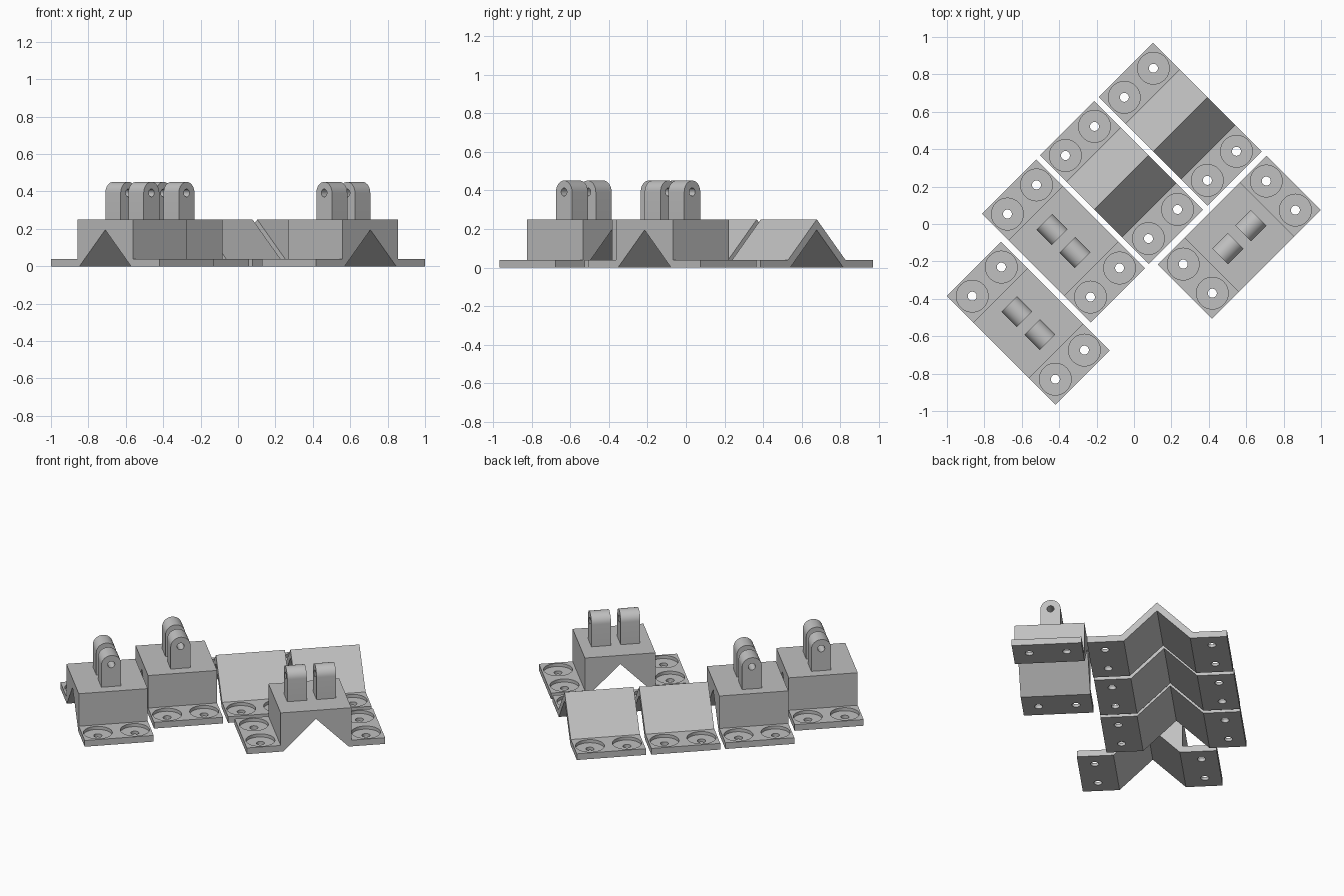
import bpy, bmesh, math
from mathutils import Matrix, Vector

if "Cube" in bpy.data.objects:
    bpy.data.objects.remove(bpy.data.objects["Cube"])

HALF_LEN, HALF_WID = 0.411, 0.205    # bracket footprint
PLATE, TOP, CORE = 0.04, 0.25, 0.21  # flange thickness, body height, body half length
NOTCH, APEX = 0.195, 0.195           # V notch half width and height

grey = bpy.data.materials.new("plain grey")
grey.diffuse_color = (0.53, 0.53, 0.53, 1)
grey.use_nodes = True
grey.node_tree.nodes["Principled BSDF"].inputs["Base Color"].default_value = grey.diffuse_color


def new_object(name, bm):
    bmesh.ops.recalc_face_normals(bm, faces=bm.faces)
    mesh = bpy.data.meshes.new(name)
    bm.to_mesh(mesh)
    bm.free()
    mesh.materials.append(grey)
    obj = bpy.data.objects.new(name, mesh)
    bpy.context.collection.objects.link(obj)
    return obj


def extrude_profile(name, points, half, axis):
    """Extrude a closed 2D profile symmetrically along x or y."""
    bm = bmesh.new()
    if axis == 'Y':
        verts = [bm.verts.new((a, -half, z)) for a, z in points]
        step = Vector((0, 2 * half, 0))
    else:
        verts = [bm.verts.new((-half, a, z)) for a, z in points]
        step = Vector((2 * half, 0, 0))
    face = bm.faces.new(verts)
    out = bmesh.ops.extrude_face_region(bm, geom=[face], use_keep_orig=True)
    moved = [g for g in out["geom"] if isinstance(g, bmesh.types.BMVert)]
    bmesh.ops.translate(bm, verts=moved, vec=step)
    return new_object(name, bm)


def add_turned(bm, profile, matrix, sides):
    """Closed turned solid from (radius, height) rings."""
    rings = [[bm.verts.new(matrix @ Vector((r * math.cos(2 * math.pi * i / sides),
                                            r * math.sin(2 * math.pi * i / sides), z)))
              for i in range(sides)] for r, z in profile]
    for low, high in zip(rings, rings[1:]):
        for i in range(sides):
            j = (i + 1) % sides
            bm.faces.new((low[i], low[j], high[j], high[i]))
    bm.faces.new(rings[0][::-1])
    bm.faces.new(rings[-1])


def cut(obj, bm):
    """Subtract the cutter, smooth the round walls and return the mesh."""
    cutter = new_object("cutter", bm)
    cutter.hide_render = True
    mod = obj.modifiers.new("holes", 'BOOLEAN')
    mod.operation, mod.solver, mod.object = 'DIFFERENCE', 'EXACT', cutter
    bpy.ops.object.select_all(action='DESELECT')
    bpy.context.view_layer.objects.active = obj
    obj.select_set(True)
    bpy.ops.object.modifier_apply(modifier=mod.name)
    bpy.data.objects.remove(cutter)
    bpy.ops.object.shade_smooth_by_angle(angle=math.radians(30))
    mesh = obj.data
    bpy.data.objects.remove(obj)
    return mesh


def bracket_mesh(name, upper):
    """Flanged body with a V notch below and four counterbored screw holes."""
    points = [(-HALF_LEN, 0), (-NOTCH, 0), (0, APEX), (NOTCH, 0), (HALF_LEN, 0),
              (HALF_LEN, PLATE), (CORE, PLATE)] + upper + [(-CORE, PLATE), (-HALF_LEN, PLATE)]
    body = extrude_profile(name, points, HALF_WID, 'Y')
    bm = bmesh.new()
    for x in (-0.314, 0.314):
        for y in (-0.11, 0.11):
            add_turned(bm, [(0.024, -0.02), (0.024, 0.02), (0.085, 0.02), (0.085, 0.06)],
                       Matrix.Translation((x, y, 0)), 40)
    return cut(body, bm)


def lug_mesh():
    """Upright ear with a rounded top and a pin hole."""
    r, zc = 0.059, 0.392
    arc = [(r * math.cos(math.pi * i / 20), zc + r * math.sin(math.pi * i / 20))
           for i in range(21)]
    lug = extrude_profile("lug", [(-r, TOP), (r, TOP)] + arc, 0.058, 'X')
    bm = bmesh.new()
    turn = Matrix.Translation((0, 0, zc)) @ Matrix.Rotation(math.pi / 2, 4, 'Y')
    add_turned(bm, [(0.021, -0.1), (0.021, 0.1)], turn, 24)
    return cut(lug, bm)


block = bracket_mesh("block_bracket", [(CORE, TOP), (-CORE, TOP)])
ridge = bracket_mesh("ridge_bracket", [(0, TOP)])
lug = lug_mesh()


def place(name, mesh, matrix):
    obj = bpy.data.objects.new(name, mesh)
    obj.matrix_world = matrix
    bpy.context.collection.objects.link(obj)


# Layout: part, centre x, centre y, turn in degrees
LAYOUT = [("front_left_block", block, -0.565, -0.53, -45),
          ("left_block", block, -0.377, -0.091, -45),
          ("middle_ridge", ridge, -0.067, 0.222, -45),
          ("back_ridge", ridge, 0.248, 0.533, -45),
          ("right_block", block, 0.563, -0.07, 45)]

for name, mesh, x, y, angle in LAYOUT:
    base = Matrix.Translation((x, y, 0)) @ Matrix.Rotation(math.radians(angle), 4, 'Z')
    place(name, mesh, base)
    if mesh is block:  # pair of hinge lugs on top
        for i, dx in enumerate((-0.087, 0.087)):
            place(f"{name}_lug_{i + 1}", lug, base @ Matrix.Translation((dx, 0, 0)))
